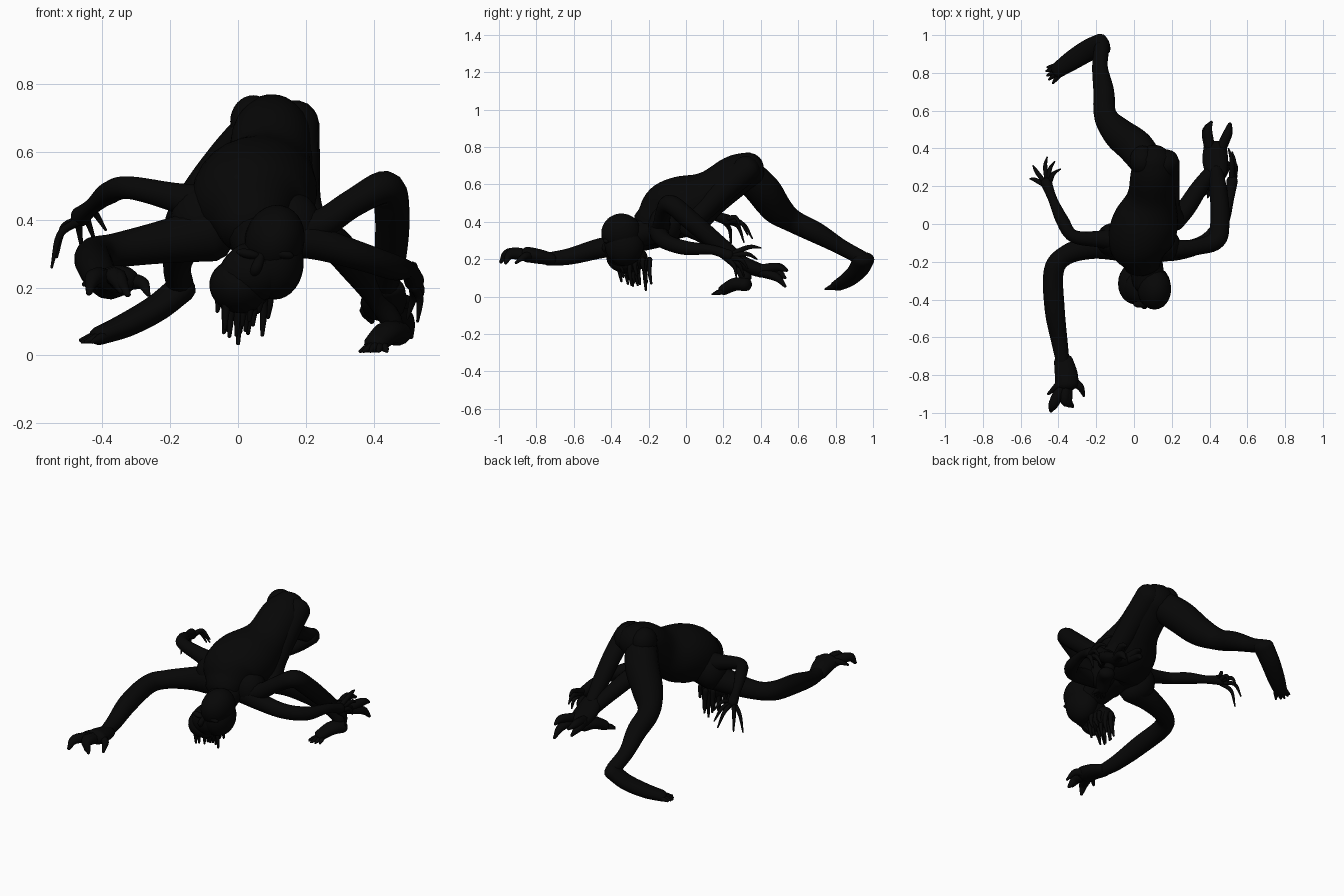
import bpy, bmesh, math, random
from mathutils import Vector

random.seed(4)
if "Cube" in bpy.data.objects:
    bpy.data.objects.remove(bpy.data.objects["Cube"], do_unlink=True)

skin = bpy.data.materials.new("charcoal_skin")
skin.use_nodes = True
COLOUR = (0.002, 0.002, 0.002, 1)
skin.diffuse_color = COLOUR
bsdf = skin.node_tree.nodes["Principled BSDF"]
bsdf.inputs["Base Color"].default_value = COLOUR
bsdf.inputs["Roughness"].default_value = 0.9


def finish(name, bm):
    bmesh.ops.recalc_face_normals(bm, faces=bm.faces)
    for f in bm.faces:
        f.smooth = True
    mesh = bpy.data.meshes.new(name)
    bm.to_mesh(mesh)
    bm.free()
    mesh.materials.append(skin)
    obj = bpy.data.objects.new(name, mesh)
    bpy.context.collection.objects.link(obj)
    return obj


def smooth_path(points, steps):
    """Catmull-Rom through (x, y, z, radius) points."""
    p = [Vector(q) for q in points]
    p = [2 * p[0] - p[1]] + p + [2 * p[-1] - p[-2]]
    out = []
    for i in range(1, len(p) - 2):
        a, b, c, d = p[i - 1:i + 3]
        for k in range(steps):
            t = k / steps
            out.append(0.5 * (2 * b + (c - a) * t + (2 * a - 5 * b + 4 * c - d) * t ** 2
                              + (3 * b - a - 3 * c + d) * t ** 3))
    return out + [p[-2]]


def add_tube(bm, points, sides=14, steps=6, wide=1.0):
    """Tapered tube with rounded ends; wide stretches it sideways."""
    path = smooth_path(points, steps)
    n = len(path)
    spots = []
    for i, q in enumerate(path):
        tan = (path[min(i + 1, n - 1)] - path[max(i - 1, 0)]).to_3d().normalized()
        spots.append((q.to_3d(), tan, max(q.w, 0.001)))

    def cap(spot, sign):
        c, t, r = spot
        return [(c + t * r * sign * 0.8 * math.sin(a), t, r * math.cos(a)) for a in (0.5, 1.0, 1.4)]
    spots = cap(spots[0], -1)[::-1] + spots + cap(spots[-1], 1)
    side = spots[0][1].cross(Vector((0, 0, 1)))
    if side.length < 0.1:
        side = Vector((1, 0, 0))
    rings = []
    for c, t, r in spots:
        side = (side - t * side.dot(t)).normalized()
        up = t.cross(side)
        rings.append([bm.verts.new(c + r * (side * wide * math.cos(a) + up * math.sin(a)))
                      for a in (2 * math.pi * k / sides for k in range(sides))])
    for lo, hi in zip(rings, rings[1:]):
        for k in range(sides):
            j = (k + 1) % sides
            bm.faces.new((lo[k], lo[j], hi[j], hi[k]))
    bm.faces.new(rings[0])
    bm.faces.new(rings[-1])


def tube(name, points, **kw):
    bm = bmesh.new()
    add_tube(bm, points, **kw)
    return finish(name, bm)


def ball(name, centre, size, tilt=0):
    bm = bmesh.new()
    bmesh.ops.create_uvsphere(bm, u_segments=24, v_segments=16, radius=1)
    obj = finish(name, bm)
    obj.location, obj.scale, obj.rotation_euler = centre, size, (0, tilt, 0)


def digits(name, palm, tips, radius, bow):
    """Fingers or toes arching from the palm to each tip."""
    bm = bmesh.new()
    palm = Vector(palm)
    for tip in tips:
        tip = Vector(tip)
        mid = palm.lerp(tip, 0.62) + Vector(bow)
        pts = [(*palm.lerp(tip, 0.15), radius * 1.2), (*mid, radius), (*tip, radius * 0.35)]
        add_tube(bm, pts, sides=8, steps=5)
    finish(name, bm)


# Trunk, from the humped chest up to the raised pelvis
tube("torso", [(.04, -.19, .39, .1), (.03, -.1, .455, .155), (.065, .02, .495, .16),
               (.092, .14, .56, .12), (.1, .26, .645, .11), (.1, .34, .68, .095)],
     sides=28, wide=1.08)
ball("right_buttock", (.045, .335, .69), (.068, .08, .078))
tube("neck", [(.05, -.12, .4, .1), (.06, -.2, .355, .08), (.08, -.31, .32, .075)], wide=1.15)
for name, spot in (("right_shoulder", (-.11, -.085, .395)), ("left_shoulder", (.155, -.11, .38))):
    ball(name, spot, (.09, .09, .105))

# Head: skull, face and jaw
ball("skull", (.108, -.345, .34), (.088, .108, .105), .25)
ball("skull_side", (.108, -.33, .275), (.086, .105, .11))
ball("cheeks", (.055, -.335, .25), (.115, .1, .09), -.35)
ball("jaw", (.005, -.315, .205), (.09, .11, .08), .2)
for name, x in (("right_brow", .03), ("left_brow", .13)):
    ball(name, (x, -.425, .3), (.035, .018, .014), .2)
tube("nose", [(.07, -.42, .3, .012), (.055, -.435, .26, .016), (.045, -.42, .24, .012)])

# Strands hanging below the jaw
bm = bmesh.new()
for i in range(22):
    a = i * 2.4
    s = math.sqrt((i + .5) / 22)
    x, y = .01 + .08 * s * math.cos(a), -.285 + .095 * s * math.sin(a)
    low = random.uniform(.05, .15)
    add_tube(bm, [(x, y, .2, .016), (x + .004, y, (.2 + low) / 2, .012), (x, y + .01, low, .006)],
             sides=7, steps=4)
add_tube(bm, [(0, -.22, .2, .014), (.003, -.22, .11, .011), (0, -.215, .035, .006)], sides=7)
finish("mouth_strands", bm)

# Right long arm reaching forward, with a broad clawed hand
tube("right_reaching_arm", [(-.08, -.11, .36, .085), (-.22, -.12, .335, .065), (-.36, -.165, .31, .052),
                            (-.425, -.25, .295, .054), (-.42, -.45, .26, .054), (-.395, -.62, .215, .044),
                            (-.375, -.74, .2, .035)])
tube("right_reaching_palm", [(-.375, -.72, .2, .033), (-.36, -.79, .215, .04), (-.355, -.85, .225, .042)],
     wide=1.5)
digits("right_reaching_fingers", (-.36, -.82, .225),
       [(-.44, -.99, .185), (-.325, -.965, .18), (-.345, -.96, .19)], .027, (-.015, -.025, .03))
digits("right_reaching_thumbs", (-.35, -.81, .22),
       [(-.265, -.91, .18), (-.455, -.9, .21)], .02, (.012, .01, .02))

# Right upper arm folded back
tube("right_folded_arm", [(-.08, -.08, .44, .07), (-.18, -.08, .465, .045), (-.32, -.065, .495, .034),
                          (-.38, .02, .48, .034), (-.43, .13, .44, .024), (-.465, .22, .41, .03)])
digits("right_folded_fingers", (-.46, .2, .42),
       [(-.55, .24, .26), (-.535, .31, .29), (-.46, .355, .31), (-.42, .33, .33), (-.39, .29, .37)],
       .011, (-.01, .01, .035))

# Left upper arm: raised elbow, forearm sloping back to a forked hand
tube("left_raised_arm", [(.13, -.13, .36, .07), (.24, -.13, .385, .047), (.34, -.12, .45, .043),
                         (.435, -.085, .495, .05), (.455, .01, .42, .052), (.45, .15, .3, .048),
                         (.435, .28, .2, .036)])
tube("left_raised_palm", [(.435, .27, .2, .034), (.43, .34, .16, .04), (.43, .41, .135, .036)], wide=1.7)
digits("left_raised_inner_claws", (.4, .38, .145),
       [(.41, .54, .14), (.395, .53, .1)], .023, (-.015, .015, .015))
digits("left_raised_outer_claws", (.455, .38, .145),
       [(.51, .53, .055), (.505, .53, .14)], .023, (.01, .01, .015))

# Left lower arm
tube("left_low_arm", [(.12, -.13, .36, .07), (.24, -.14, .33, .05), (.37, -.1, .29, .042),
                      (.46, 0, .26, .038), (.505, .14, .25, .026), (.52, .23, .22, .03)])
digits("left_low_fingers", (.52, .21, .22),
       [(.535, .33, .15), (.52, .38, .2), (.5, .4, .26), (.53, .27, .1), (.5, .31, .11)],
       .012, (.01, .01, .02))

# Right leg stretched out behind
tube("right_leg", [(.075, .32, .66, .088), (.005, .41, .57, .095), (-.08, .48, .475, .085),
                   (-.15, .57, .405, .062), (-.16, .7, .34, .056), (-.18, .83, .265, .042),
                   (-.17, .94, .205, .04)])
tube("right_foot", [(-.165, .95, .2, .042), (-.24, .92, .14, .04), (-.33, .865, .09, .036),
                    (-.41, .81, .058, .028)], wide=1.45)
digits("right_toes", (-.36, .84, .07),
       [(-.46, .83, .045), (-.465, .81, .045), (-.46, .785, .04), (-.45, .765, .04), (-.43, .745, .04)],
       .016, (0, 0, 0))

# Left leg folded against the body
tube("left_thigh", [(.165, .33, .685, .075), (.172, .21, .58, .07), (.185, .09, .46, .06),
                    (.22, .02, .375, .05)])
tube("left_calf", [(.215, .01, .37, .05), (.28, .09, .335, .05), (.345, .19, .26, .045),
                   (.41, .28, .17, .034), (.455, .32, .1, .032)])
tube("left_foot", [(.47, .32, .065, .036), (.44, .26, .065, .035), (.405, .2, .035, .028)], wide=1.3)
digits("left_toes", (.42, .22, .035),
       [(.36, .165, .012), (.37, .15, .012), (.39, .14, .012), (.415, .145, .012), (.44, .155, .012)],
       .013, (0, 0, .002))
